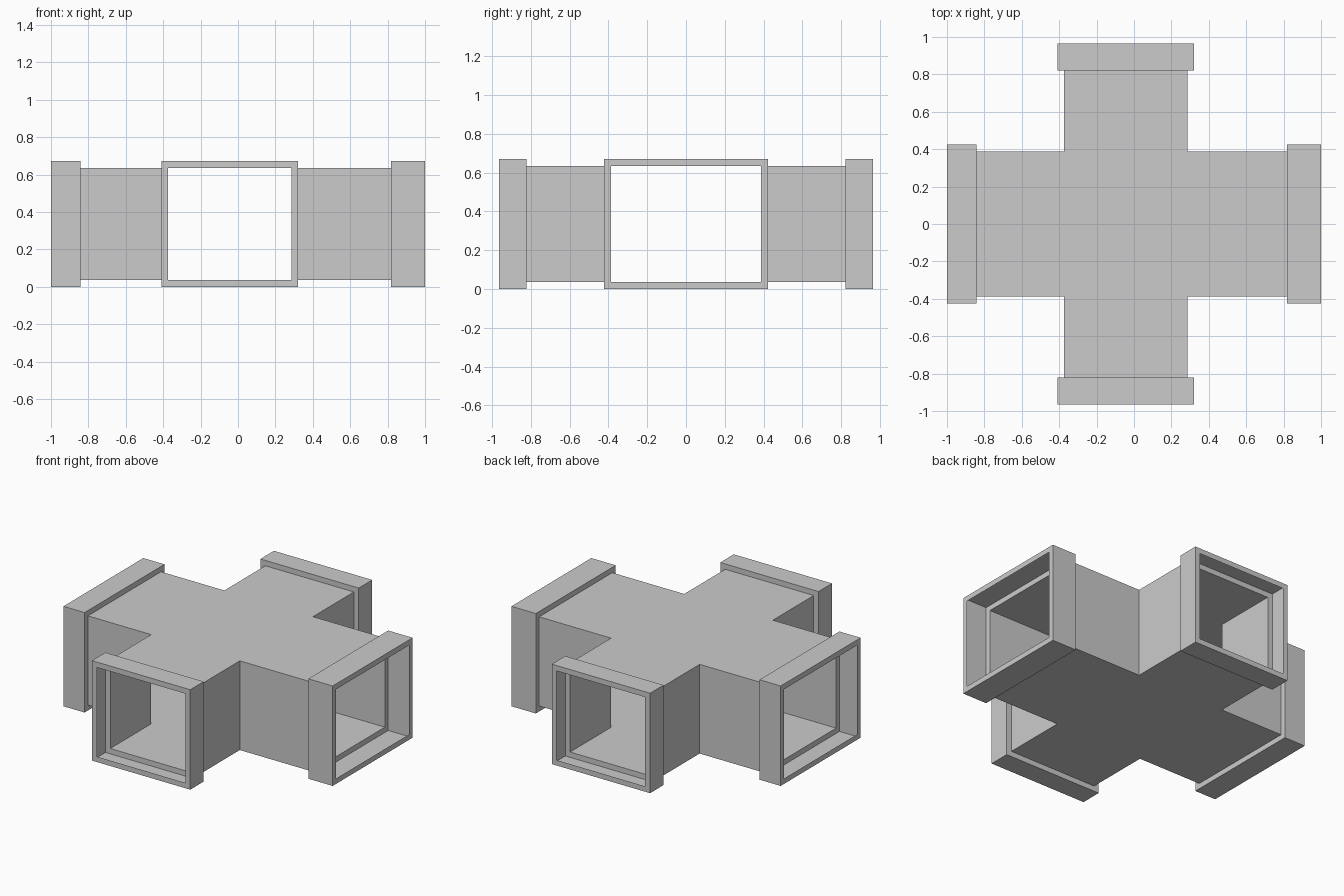
import bpy
import bmesh

if "Cube" in bpy.data.objects:
    bpy.data.objects.remove(bpy.data.objects["Cube"])

# Duct bore limits: x for the front/back arms, y for the side arms, z for all
X0, X1 = -0.373, 0.285
Y0, Y1 = -0.388, 0.388
Z0, Z1 = 0.036, 0.635
LIP = 0.036


def finish(name, bm):
    bmesh.ops.recalc_face_normals(bm, faces=bm.faces)
    mesh = bpy.data.meshes.new(name)
    bm.to_mesh(mesh)
    bm.free()
    obj = bpy.data.objects.new(name, mesh)
    bpy.context.collection.objects.link(obj)


def cross_body(left, right, front, back):
    """Cross-shaped thin duct, open at the four arm ends."""
    outline = [(left, Y0), (X0, Y0), (X0, front), (X1, front),
               (X1, Y0), (right, Y0), (right, Y1), (X1, Y1),
               (X1, back), (X0, back), (X0, Y1), (left, Y1)]
    open_ends = (2, 5, 8, 11)
    bm = bmesh.new()
    low = [bm.verts.new((x, y, Z0)) for x, y in outline]
    high = [bm.verts.new((x, y, Z1)) for x, y in outline]
    bm.faces.new(low)
    bm.faces.new(high)
    for i in range(12):
        if i not in open_ends:
            j = (i + 1) % 12
            bm.faces.new((low[i], low[j], high[j], high[i]))
    finish("duct_cross_body", bm)


def collar(name, axis, near, far):
    """Hollow collar: back ring, outer wall and front ring, no inner sleeve."""
    a0, a1 = (Y0, Y1) if axis == "x" else (X0, X1)
    bm = bmesh.new()
    loops = []
    for depth, grow in ((near, 0), (near, LIP), (far, LIP), (far, 0)):
        corners = [(a0 - grow, Z0 - grow), (a1 + grow, Z0 - grow),
                   (a1 + grow, Z1 + grow), (a0 - grow, Z1 + grow)]
        loops.append([bm.verts.new((depth, a, z) if axis == "x" else (a, depth, z))
                      for a, z in corners])
    for p, q in zip(loops, loops[1:]):
        for i in range(4):
            j = (i + 1) % 4
            bm.faces.new((p[i], p[j], q[j], q[i]))
    finish(name, bm)


# Main duct
cross_body(-0.843, 0.819, -0.822, 0.822)

# End collars
collar("left_collar", "x", -0.843, -1.0)
collar("right_collar", "x", 0.819, 1.0)
collar("front_collar", "y", -0.822, -0.965)
collar("back_collar", "y", 0.822, 0.965)
